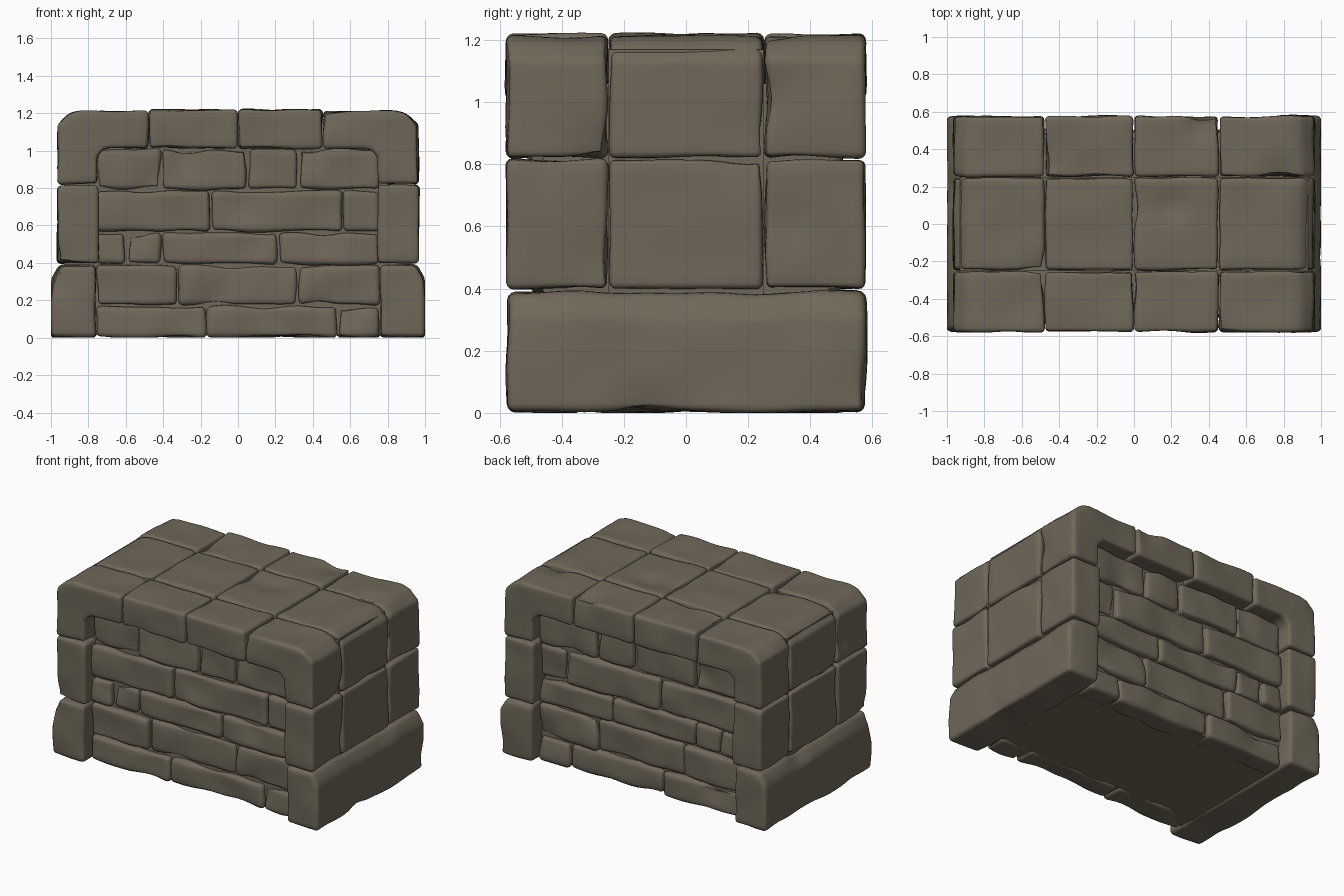
import bpy, bmesh, random
from mathutils import Vector, noise

random.seed(4)
cube = bpy.data.objects.get("Cube")
if cube:
    bpy.data.objects.remove(cube)

stone_mat = bpy.data.materials.new("warm grey stone")
stone_mat.use_nodes = True
COLOUR = (0.16, 0.138, 0.1, 1)
stone_mat.diffuse_color = COLOUR
stone_mat.node_tree.nodes["Principled BSDF"].inputs["Base Color"].default_value = COLOUR


def stone(name, profile, y0, y1, bevel=0.022, rough=0.012, chips=2, step=0.05):
    """Extrude an x-z profile along y, round its edges and weather the surface."""
    bm = bmesh.new()
    face = bm.faces.new([bm.verts.new((x, y0, z)) for x, z in profile])
    out = bmesh.ops.extrude_face_region(bm, geom=[face])
    moved = [v for v in out["geom"] if isinstance(v, bmesh.types.BMVert)]
    bmesh.ops.translate(bm, verts=moved, vec=(0, y1 - y0, 0))
    bmesh.ops.recalc_face_normals(bm, faces=bm.faces)
    if bevel:
        bmesh.ops.bevel(bm, geom=bm.edges[:], offset=bevel, segments=3,
                        profile=0.5, affect='EDGES', clamp_overlap=True)
    # slice into a grid so the faces can bulge
    if rough:
        for axis in range(3):
            low = min(v.co[axis] for v in bm.verts)
            high = max(v.co[axis] for v in bm.verts)
            count = max(1, round((high - low) / step))
            normal = Vector([float(i == axis) for i in range(3)])
            for i in range(1, count):
                bmesh.ops.bisect_plane(bm, geom=bm.verts[:] + bm.edges[:] + bm.faces[:],
                                       plane_co=normal * (low + (high - low) * i / count),
                                       plane_no=normal, dist=0.002)
        bm.normal_update()
        seed = Vector([random.uniform(-20, 20) for _ in range(3)])
        for v in bm.verts:
            v.co += v.normal * (noise.noise(v.co * 5 + seed) * rough - rough * 0.3)
        # worn corners
        for _ in range(chips):
            hit = random.choice(bm.verts[:]).co.copy()
            depth = random.uniform(0.01, 0.025)
            for v in bm.verts:
                near = max(0, 1 - (v.co - hit).length / 0.13)
                v.co -= v.normal * depth * near * near * (3 - 2 * near)
        for v in bm.verts:
            v.co.x = min(1, max(-1, v.co.x))
            v.co.z = max(0, v.co.z)
    for f in bm.faces:
        f.smooth = bool(rough)
    mesh = bpy.data.meshes.new(name)
    bm.to_mesh(mesh)
    bm.free()
    mesh.materials.append(stone_mat)
    obj = bpy.data.objects.new(name, mesh)
    bpy.context.collection.objects.link(obj)
    return obj


def box(x0, x1, z0, z1):
    return [(x0, z0), (x1, z0), (x1, z1), (x0, z1)]


DEPTH, SPLIT, TOP, G = 0.578, 0.25, 1.217, 0.002
bands = [("front", -DEPTH, -SPLIT - G), ("middle", -SPLIT + G, SPLIT - G), ("back", SPLIT + G, DEPTH)]

# solid filling behind the joints
stone("core", box(-0.8, 0.8, 0.015, 1.06), -0.46, 0.46, bevel=0, rough=0)
stone("upper_core", box(-0.93, 0.93, 0.3, 1.17), -0.25, 0.25, bevel=0, rough=0)

# end walls: base stone, side stones and wrapped corner stones
for side, s in (("right", -1), ("left", 1)):
    base = [(0.755, 0), (1.003, 0), (1.003, 0.31), (0.955, 0.393), (0.755, 0.393)]
    stone(side + "_base_stone", [(s * x, z) for x, z in base], -DEPTH, DEPTH, 0.028, 0.014, 5)
    inner = 0.48 if s < 0 else 0.455
    corner = [(inner, 1.01), (0.71, 1.01), (0.75, 0.97), (0.75, 0.82), (0.965, 0.82),
              (0.965, 1.14), (0.9, 1.2), (0.84, TOP - 0.004), (inner, TOP - 0.004)]
    for band, y0, y1 in bands:
        stone(f"{side}_side_stone_{band}",
              [(s * x, z) for x, z in box(0.745, 0.968, 0.397, 0.816)], y0, y1)
        stone(f"{side}_corner_stone_{band}", [(s * x, z) for x, z in corner], y0, y1)

# capping stones
for band, y0, y1 in bands:
    for label, x0, x1 in (("right", -0.476, -0.002), ("left", 0.002, 0.451)):
        stone(f"{label}_cap_stone_{band}", box(x0, x1, 1.01, TOP + 0.003), y0, y1)

# brick courses running through the wall
courses = [
    (0, 0.17, [-0.76, -0.17, 0.53, 0.76]),
    (0.17, 0.39, [-0.76, -0.32, 0.32, 0.76]),
    (0.39, 0.565, [-0.76, -0.6, -0.41, 0.21, 0.76]),
    (0.565, 0.79, [-0.76, -0.15, 0.56, 0.76]),
    (0.79, 1.015, [-0.76, -0.41, 0.05, 0.32, 0.76]),
]
for row, (z0, z1, ends) in enumerate(courses):
    for col, (x0, x1) in enumerate(zip(ends, ends[1:])):
        reach = 0.5 + random.uniform(-0.015, 0.015)
        for face, s in (("front", -1), ("back", 1)):
            y0, y1 = sorted((s * 0.34, s * reach))
            stone(f"brick_{face}_{row}_{col}", box(x0, x1, z0, z1), y0, y1, 0.028, 0.02, 2)
